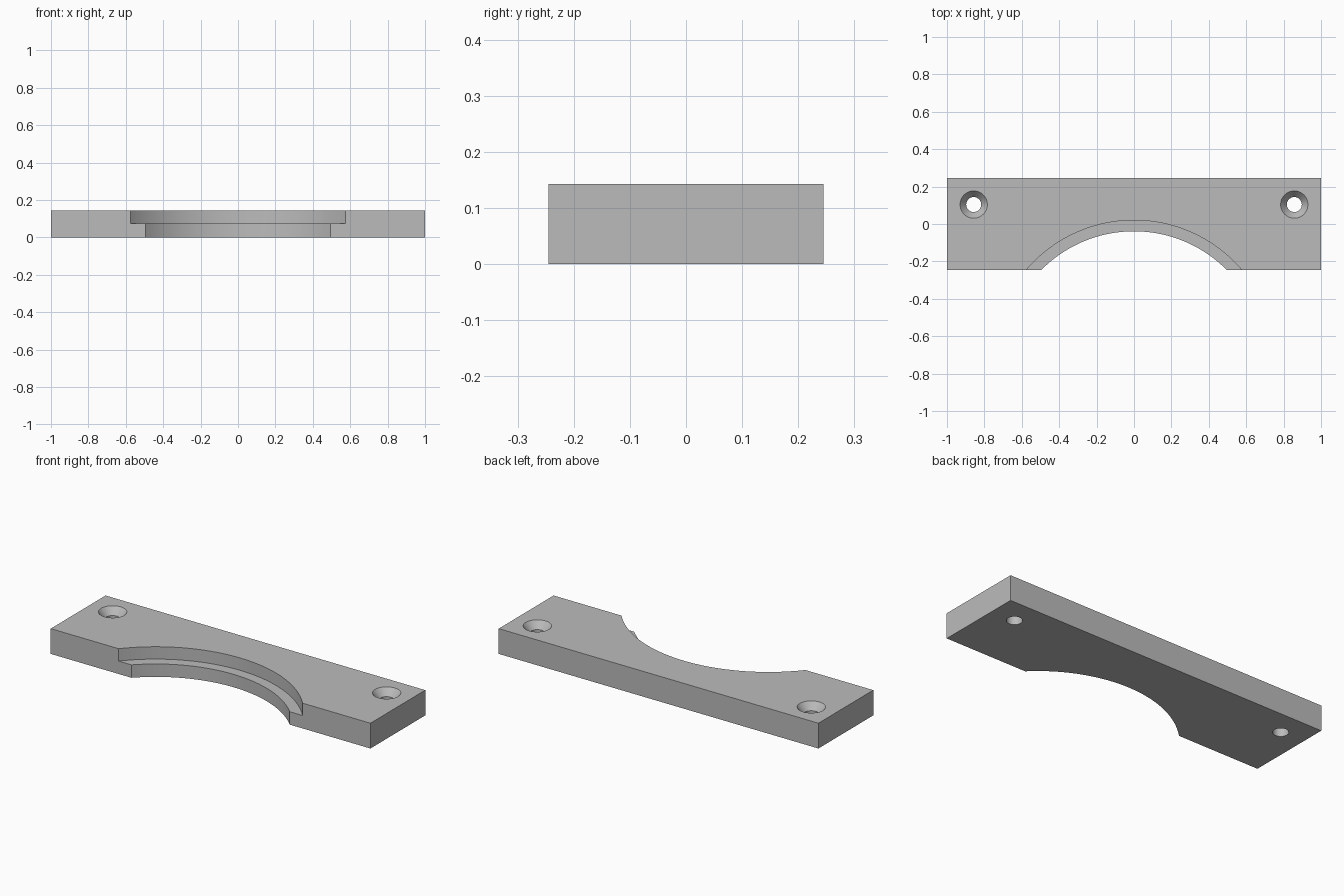
import bpy
import bmesh
import math
from mathutils import Vector

cube = bpy.data.objects.get("Cube")
if cube:
    bpy.data.objects.remove(cube, do_unlink=True)

WIDTH, DEPTH, HEIGHT = 2.0, 0.49, 0.143
LEDGE_Z = 0.073
OVER = 0.1  # how far cutters reach past the block

grey = bpy.data.materials.new("plain grey")
grey.use_nodes = True
colour = (0.5, 0.5, 0.5, 1)
grey.diffuse_color = colour
grey.node_tree.nodes["Principled BSDF"].inputs["Base Color"].default_value = colour


def add_object(name, bm):
    bmesh.ops.recalc_face_normals(bm, faces=bm.faces)
    mesh = bpy.data.meshes.new(name)
    bm.to_mesh(mesh)
    bm.free()
    mesh.materials.append(grey)
    obj = bpy.data.objects.new(name, mesh)
    bpy.context.collection.objects.link(obj)
    return obj


def revolved_cutter(name, profile, x, y, steps):
    """Closed solid made by spinning (radius, z) points about a vertical axis."""
    bm = bmesh.new()
    rings = []
    for radius, z in profile:
        ring = [bm.verts.new((x + radius * math.cos(math.tau * i / steps),
                              y + radius * math.sin(math.tau * i / steps), z))
                for i in range(steps)]
        rings.append(ring)
    for low, high in zip(rings, rings[1:]):
        for i in range(steps):
            j = (i + 1) % steps
            bm.faces.new((low[i], low[j], high[j], high[i]))
    bm.faces.new(rings[0])
    bm.faces.new(rings[-1])
    obj = add_object(name, bm)
    obj.hide_render = True
    return obj


# Rectangular block
bm = bmesh.new()
bmesh.ops.create_cube(bm, size=1)
bmesh.ops.scale(bm, vec=Vector((WIDTH, DEPTH, HEIGHT)), verts=bm.verts)
bmesh.ops.translate(bm, vec=Vector((0, 0, HEIGHT / 2)), verts=bm.verts)
bracket = add_object("clamp_bracket", bm)

# Stepped round recess in the front edge
cutters = [revolved_cutter(
    "recess_cutter",
    [(0.698, -OVER), (0.698, LEDGE_Z), (0.757, LEDGE_Z), (0.757, HEIGHT + OVER)],
    0, -0.737, 192)]

# Countersunk screw holes, one at each end
SINK_Z = HEIGHT - 0.04
for side, x in (("left", 0.857), ("right", -0.857)):
    cutters.append(revolved_cutter(
        side + "_hole_cutter",
        [(0.04, -OVER), (0.04, SINK_Z), (0.073, HEIGHT), (0.073, HEIGHT + OVER)],
        x, 0.104, 48))

bpy.ops.object.select_all(action="DESELECT")
bracket.select_set(True)
bpy.context.view_layer.objects.active = bracket
for cutter in cutters:
    cut = bracket.modifiers.new(cutter.name, "BOOLEAN")
    cut.operation = "DIFFERENCE"
    cut.solver = "EXACT"
    cut.object = cutter
    bpy.ops.object.modifier_apply(modifier=cut.name)
    bpy.data.objects.remove(cutter, do_unlink=True)

bpy.ops.object.shade_smooth_by_angle(angle=math.radians(30))
